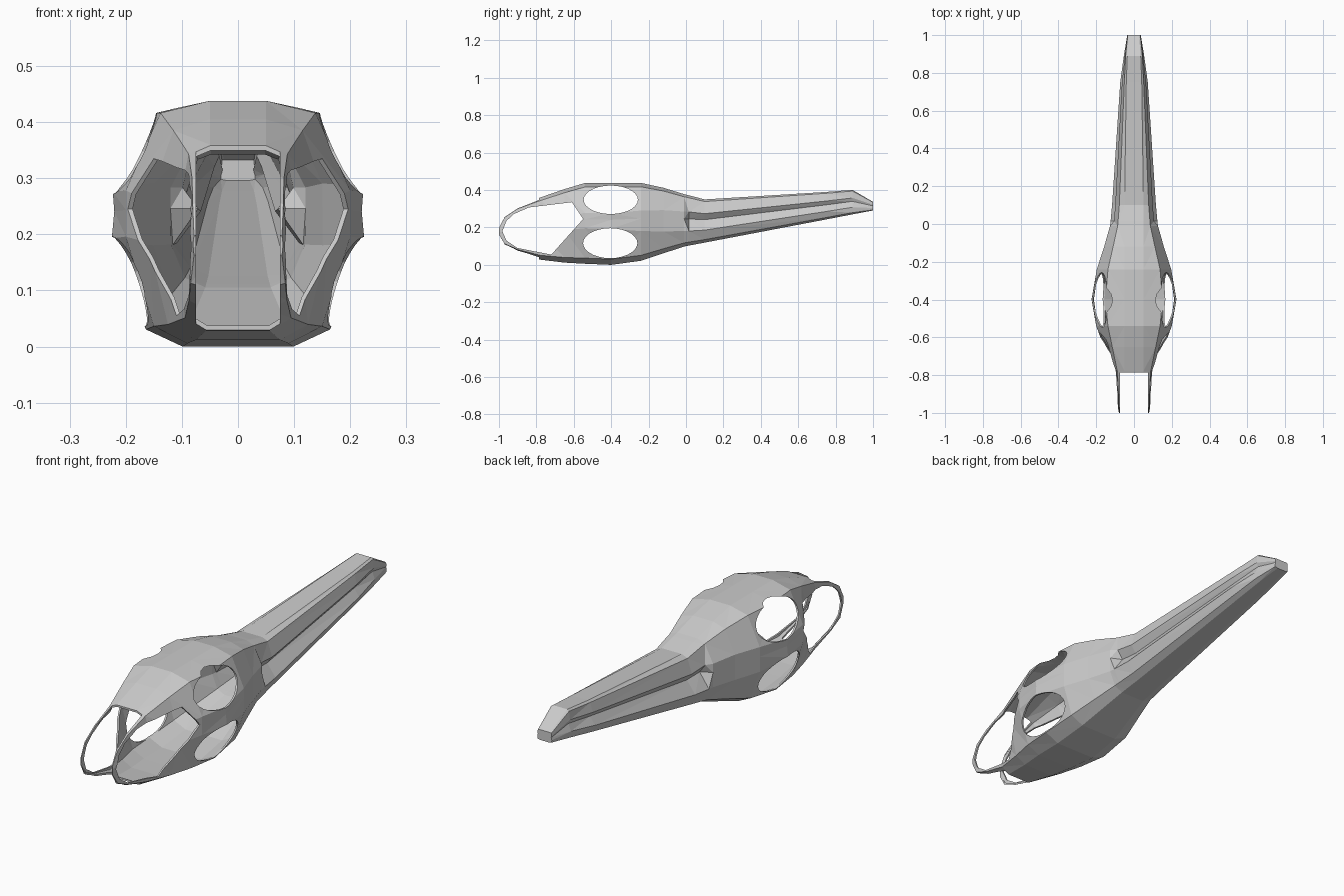
import bpy, bmesh, math

if "Cube" in bpy.data.objects:
    bpy.data.objects.remove(bpy.data.objects["Cube"])

# Hull stations: y, roof z, floor z, half width, shoulder ratio, groove ratio
STATIONS = [
    (-1.00, .20, .16, .080, .98, 1), (-.97, .262, .102, .086, .94, 1),
    (-.90, .312, .065, .093, .88, 1), (-.78, .36, .028, .110, .80, 1),
    (-.65, .405, .012, .160, .72, 1), (-.54, .438, .006, .200, .69, 1),
    (-.40, .438, 0, .225, .67, .98), (-.24, .438, .022, .197, .70, 1),
    (-.12, .412, .062, .158, .70, 1), (-.01, .378, .098, .127, .68, 1),
    (.015, .372, .103, .124, .68, .63), (.10, .35, .119, .116, .67, .64),
    (.75, .39, .243, .073, .70, .68), (.89, .401, .27, .054, .82, .76),
    (1.00, .337, .291, .036, .92, .92),
]
# Cabin door outline (y, z)
DOOR = [(-.982, .18), (-.96, .235), (-.92, .272), (-.84, .307), (-.61, .335),
        (-.55, .245), (-.72, .055), (-.9, .09), (-.96, .13)]


def half_section(y, top, floor, w, shoulder, groove):
    """(x, z) from roof edge down to floor edge."""
    h = top - floor
    t = min(max((y + .4) / .4, 0), 1)      # 0 on the cabin, 1 on the tail boom
    chine = min(shoulder + .06 + .05 * t, .98) * w
    return [(min(.05, .8 * shoulder * w), top),
            (shoulder * w, floor + .95 * h),
            (w * (1 - .4 * (1 - groove)), floor + (.63 + .04 * t) * h),
            (groove * w, floor + (.55 - .02 * t) * h),
            (w, floor + (.44 - .15 * t) * h),
            (chine, floor + .07 * h),
            (.6 * chine, floor)]


def make_object(name, bm):
    bmesh.ops.recalc_face_normals(bm, faces=bm.faces)
    mesh = bpy.data.meshes.new(name)
    bm.to_mesh(mesh)
    bm.free()
    obj = bpy.data.objects.new(name, mesh)
    bpy.context.collection.objects.link(obj)
    return obj


def bridge(bm, a, b):
    for i in range(len(a)):
        j = (i + 1) % len(a)
        bm.faces.new((a[i], a[j], b[j], b[i]))


def prism(name, outline):
    """Cutter running across the hull along x from a (y, z) outline."""
    bm = bmesh.new()
    left, right = ([bm.verts.new((x, y, z)) for y, z in outline] for x in (-.5, .5))
    bm.faces.new(left)
    bm.faces.new(right)
    bridge(bm, left, right)
    return make_object(name, bm)


def ellipse(y, z, ry, rz, n=28):
    return [(y + ry * math.cos(2 * math.pi * i / n), z + rz * math.sin(2 * math.pi * i / n))
            for i in range(n)]


# Hull: lofted rings, open nose, closed tail tip
bm = bmesh.new()
rings = []
for station in STATIONS:
    half = half_section(*station)
    ring = half + [(-x, z) for x, z in reversed(half)]
    rings.append([bm.verts.new((x, station[0], z)) for x, z in ring])
for a, b in zip(rings, rings[1:]):
    bridge(bm, a, b)
bm.faces.new(rings[-1])
bmesh.ops.triangulate(bm, faces=[f for f in bm.faces if len(f.verts) == 4])
hull = make_object("fuselage_shell", bm)
# The nose is open, so make sure the skin faces outwards before thickening
roof = max(hull.data.polygons, key=lambda p: p.center.z if p.center.y < 0 else -1)
if roof.normal.z < 0:
    hull.data.flip_normals()
shell = hull.modifiers.new("thickness", 'SOLIDIFY')
shell.thickness = .008
shell.offset = -1

# Cutters: open windscreen, cabin doors and round side windows
bm = bmesh.new()
bmesh.ops.create_cube(bm, size=1)
for v in bm.verts:
    v.co = (v.co.x * .15, -1.0 + v.co.y * .43, .2 + v.co.z)
cutters = [
    make_object("windscreen_cutter", bm),
    prism("door_cutter", DOOR),
    prism("upper_window_cutter", ellipse(-.402, .348, .145, .076)),
    prism("lower_window_cutter", ellipse(-.405, .116, .145, .08)),
]
bpy.context.view_layer.objects.active = hull
for c in cutters:
    cut = hull.modifiers.new(c.name, 'BOOLEAN')
    cut.operation = 'DIFFERENCE'
    cut.solver = 'EXACT'
    cut.object = c
    c.hide_render = True
for name in [m.name for m in hull.modifiers]:
    bpy.ops.object.modifier_apply(modifier=name)
for c in cutters:
    bpy.data.objects.remove(c)
